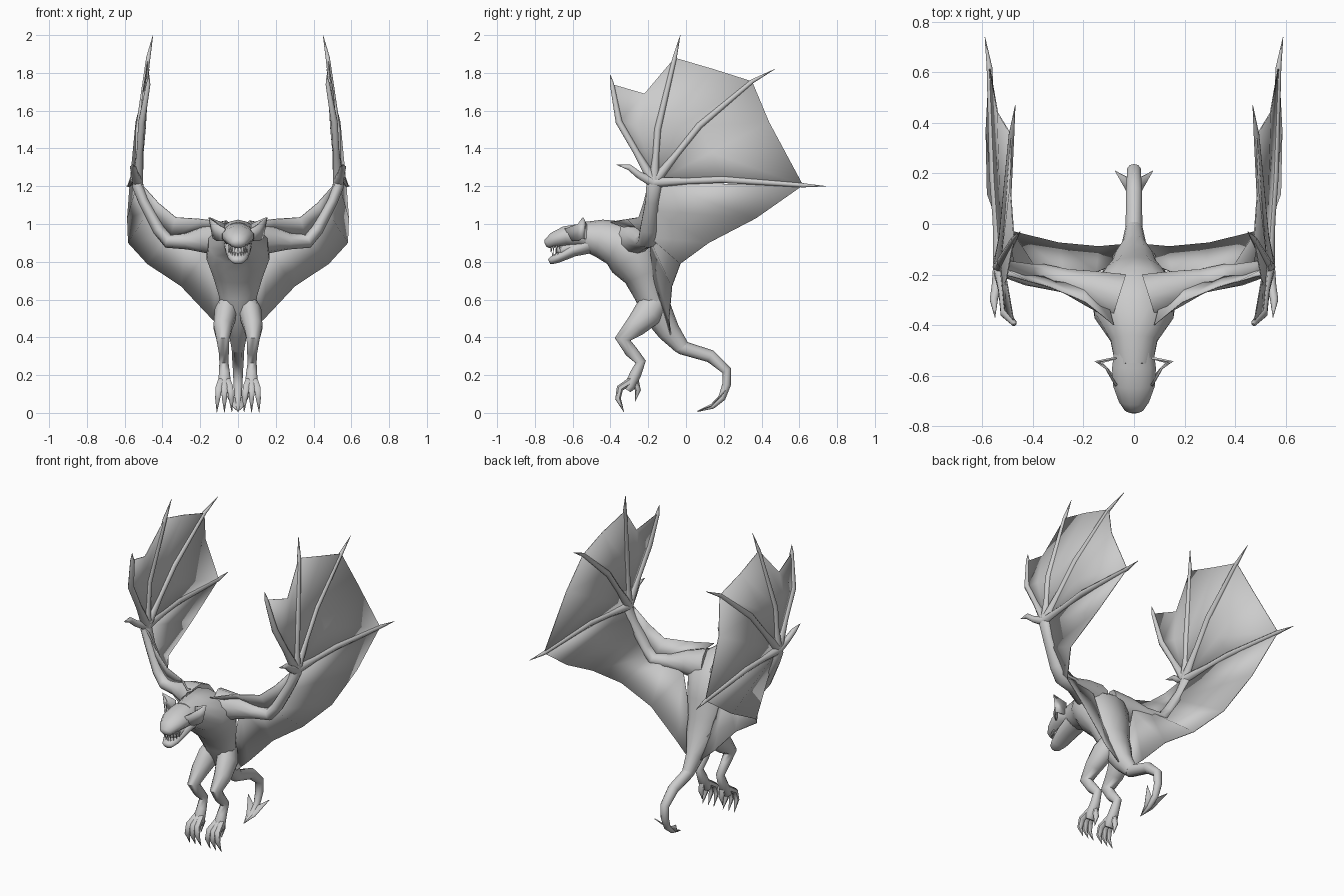
import bpy
import bmesh
import math
from mathutils import Vector

cube = bpy.data.objects.get("Cube")
if cube:
    bpy.data.objects.remove(cube, do_unlink=True)

# One plain grey for the whole creature
grey = bpy.data.materials.new("plain_grey")
grey.use_nodes = True
colour = (.6, .6, .6, 1)
grey.diffuse_color = colour
grey.node_tree.nodes["Principled BSDF"].inputs["Base Color"].default_value = colour


def finish(name, bm, angle=60):
    """Clean the mesh, link it as an object and shade it."""
    bmesh.ops.remove_doubles(bm, verts=bm.verts[:], dist=.0005)
    bmesh.ops.recalc_face_normals(bm, faces=bm.faces[:])
    mesh = bpy.data.meshes.new(name)
    bm.to_mesh(mesh)
    bm.free()
    mesh.materials.append(grey)
    obj = bpy.data.objects.new(name, mesh)
    bpy.context.collection.objects.link(obj)
    bpy.ops.object.select_all(action='DESELECT')
    obj.select_set(True)
    bpy.context.view_layer.objects.active = obj
    bpy.ops.object.shade_smooth_by_angle(angle=math.radians(angle))
    return obj


def limb(name, points, sides=8, side=1, axis=(1, 0, 0)):
    """Loft rings along points of x, y, z, width radius, depth radius."""
    bm = bmesh.new()
    centres = [Vector((p[0] * side, p[1], p[2])) for p in points]
    rings = []
    for i, (centre, point) in enumerate(zip(centres, points)):
        before = centres[max(i - 1, 0)]
        after = centres[min(i + 1, len(centres) - 1)]
        along = (after - before).normalized()
        across = Vector(axis)
        across = (across - along * across.dot(along)).normalized()
        up = along.cross(across)
        ring = []
        for k in range(sides):
            turn = math.tau * (k + .5) / sides
            ring.append(bm.verts.new(centre + across * math.cos(turn) * point[3]
                                     + up * math.sin(turn) * point[-1]))
        rings.append(ring)
    for low, high in zip(rings, rings[1:]):
        for k in range(sides):
            n = (k + 1) % sides
            bm.faces.new((low[k], low[n], high[n], high[k]))
    bm.faces.new(rings[0])
    bm.faces.new(rings[-1])
    return finish(name, bm)


def sheet(name, rails, side=1, thickness=.005):
    """Span a thin skin across neighbouring rails of equal length."""
    bm = bmesh.new()
    rows = [[bm.verts.new((p[0] * side, p[1], p[2])) for p in rail] for rail in rails]
    for a, b in zip(rows, rows[1:]):
        for i in range(len(a) - 1):
            bm.faces.new((a[i], a[i + 1], b[i + 1], b[i]))
    obj = finish(name, bm)
    skin = obj.modifiers.new("thickness", 'SOLIDIFY')
    skin.thickness = thickness
    skin.offset = 0
    return obj


def middle(a, b):
    return tuple((Vector(a) + Vector(b)) / 2)


# Torso, from neck to the root of the tail
limb("torso", [
    (0, -.56, .94, .075, .07), (0, -.46, .925, .095, .1),
    (0, -.36, .90, .16, .125), (0, -.28, .83, .17, .14),
    (0, -.225, .73, .135, .105), (0, -.19, .63, .105, .085),
    (0, -.15, .53, .09, .08), (0, -.09, .43, .05, .06),
    (0, -.02, .345, .035, .04)], sides=14)

# Tail and its flat barb
limb("tail", [
    (0, -.12, .48, .05, .06), (0, -.07, .40, .04, .05),
    (0, -.02, .345, .035, .037), (0, .13, .30, .033, .034),
    (0, .215, .225, .028, .026), (0, .215, .15, .025, .023),
    (0, .19, .08, .02, .02), (0, .14, .035, .015, .014),
    (0, .06, .008, .003, .003)], sides=10)
sheet("tail_barb", [
    [(s * .075, .21, .12), (s * .03, .13, .035), (0, .06, .008)] if s else
    [(0, .17, .07), (0, .13, .035), (0, .06, .008)] for s in (-1, 0, 1)])

# Head: upper skull, lower jaw, and the mouth lining between them
limb("skull", [
    (0, -.50, .935, .08, .08), (0, -.57, .94, .09, .062),
    (0, -.64, .935, .085, .055), (0, -.70, .915, .062, .042),
    (0, -.735, .895, .038, .027), (0, -.745, .89, .015, .012)], sides=12)
limb("jaw", [
    (0, -.52, .89, .075, .05), (0, -.60, .86, .068, .035),
    (0, -.68, .82, .052, .027), (0, -.715, .805, .035, .02),
    (0, -.725, .80, .015, .012)], sides=12)
limb("mouth_lining", [
    (0, -.55, .89, .06, .04), (0, -.66, .86, .05, .03),
    (0, -.69, .855, .025, .015)])

# Teeth in matching upper and lower rows
for k in range(9):
    turn = math.radians(-80 + 20 * k)
    x, y = .05 * math.sin(turn), -.655 - .06 * math.cos(turn)
    limb(f"upper_tooth_{k}", [(x, y, .885, .007), (x, y, .85, .001)], sides=4)
    limb(f"lower_tooth_{k}", [(x * .9, y + .008, .82, .006),
                              (x * .9, y + .008, .852, .001)], sides=4)

# Wing landmarks: finger joints, where the skin leaves each finger, and the tip
wrist = (.53, -.17, 1.22)
fingers = [
    [(.51, -.355, 1.54), (.475, -.392, 1.74), (.47, -.40, 1.79)],
    [(.525, -.15, 1.50), (.475, -.06, 1.88), (.45, -.03, 2)],
    [(.505, .07, 1.52), (.485, .35, 1.755), (.47, .47, 1.82)],
    [(.555, .19, 1.235), (.572, .62, 1.205), (.59, .74, 1.2)]]
notches = [(.505, -.22, 1.69), (.49, .145, 1.82), (.54, .44, 1.54)]

# Skin between the fingers
fan = []
for i, finger in enumerate(fingers):
    fan.append([wrist, finger[0], finger[1]])
    if i < len(notches):
        fan.append([wrist, middle(finger[0], fingers[i + 1][0]), notches[i]])

# Skin from the arm and flank to the trailing edge
trailing = [
    [wrist, fingers[3][1]],
    [(.47, -.18, 1.07), (.585, .37, 1.03)],
    [(.38, -.19, .93), (.58, .12, .90)],
    [(.28, -.19, .92), (.48, -.03, .79)],
    [(.15, -.19, .88), (.30, -.075, .67)],
    [(.10, -.17, .70), (.14, -.09, .50)],
    [(.04, -.11, .46), (.03, -.08, .40)]]

# Skin in front of the arm, from shoulder to wrist
leading = [
    [(.08, -.40, 1.01), (.12, -.25, .97)],
    [(.19, -.31, 1.025), (.20, -.23, .95)],
    [(.33, -.25, 1.035), (.36, -.20, .92)],
    [(.42, -.225, 1.11), (.45, -.19, 1.02)],
    [(.51, -.20, 1.21), wrist]]

for label, s in (("left", 1), ("right", -1)):
    # Ear frill
    sheet(f"{label}_ear", [
        [(.07, -.64, .975), (.085, -.60, .91)],
        [(.11, -.57, 1.0), (.11, -.57, .91)],
        [(.152, -.545, 1.035), (.13, -.55, .925)],
        [(.07, -.53, 1.0), (.07, -.53, .92)]], s, .01)

    # Arm
    limb(f"{label}_arm", [
        (.06, -.29, .92, .10, .10), (.17, -.255, .92, .075, .075),
        (.27, -.225, .91, .05, .045), (.37, -.205, .91, .05, .038),
        (.42, -.20, .97, .045, .033), (.50, -.18, 1.12, .036, .028),
        (.53, -.17, 1.20, .042, .03), (.53, -.17, 1.26, .03, .02)],
        sides=10, side=s, axis=(0, 1, 0))

    # Finger bones and thumb claw
    for i, (knuckle, edge, tip) in enumerate(fingers):
        limb(f"{label}_finger_{i + 1}", [
            (*wrist, .03), (*middle(wrist, knuckle), .018), (*knuckle, .019),
            (*edge, .012), (*tip, .001)], side=s)
    limb(f"{label}_thumb", [
        (*wrist, .03), (.545, -.25, 1.26, .02),
        (.555, -.30, 1.30, .017), (.55, -.37, 1.315, .001)], side=s)

    # Wing skins
    sheet(f"{label}_finger_membrane", fan, s)
    sheet(f"{label}_trailing_membrane", trailing, s)
    sheet(f"{label}_leading_membrane", leading, s)

    # Leg
    limb(f"{label}_leg", [
        (.045, -.16, .59, .05, .07), (.065, -.20, .53, .062, .078),
        (.08, -.27, .455, .052, .057), (.08, -.335, .39, .036, .042),
        (.075, -.29, .325, .028, .034), (.075, -.24, .27, .025, .028),
        (.072, -.265, .21, .03, .03), (.072, -.295, .145, .038, .03),
        (.072, -.31, .12, .03, .02)], sides=10, side=s)

    # Toes with hooked claws, and a rear spur
    for i, spread in enumerate((-1, 0, 1)):
        x = .072 + spread * .03
        limb(f"{label}_toe_{i + 1}", [
            (.072 + spread * .015, -.29, .17, .02),
            (x, -.35, .13, .019), (x + spread * .006, -.36, .075, .015),
            (x + spread * .01, -.328, .003, .001)], sides=6, side=s)
    limb(f"{label}_rear_spur", [
        (.072, -.27, .17, .02), (.072, -.255, .12, .016),
        (.072, -.27, .06, .001)], sides=6, side=s)
